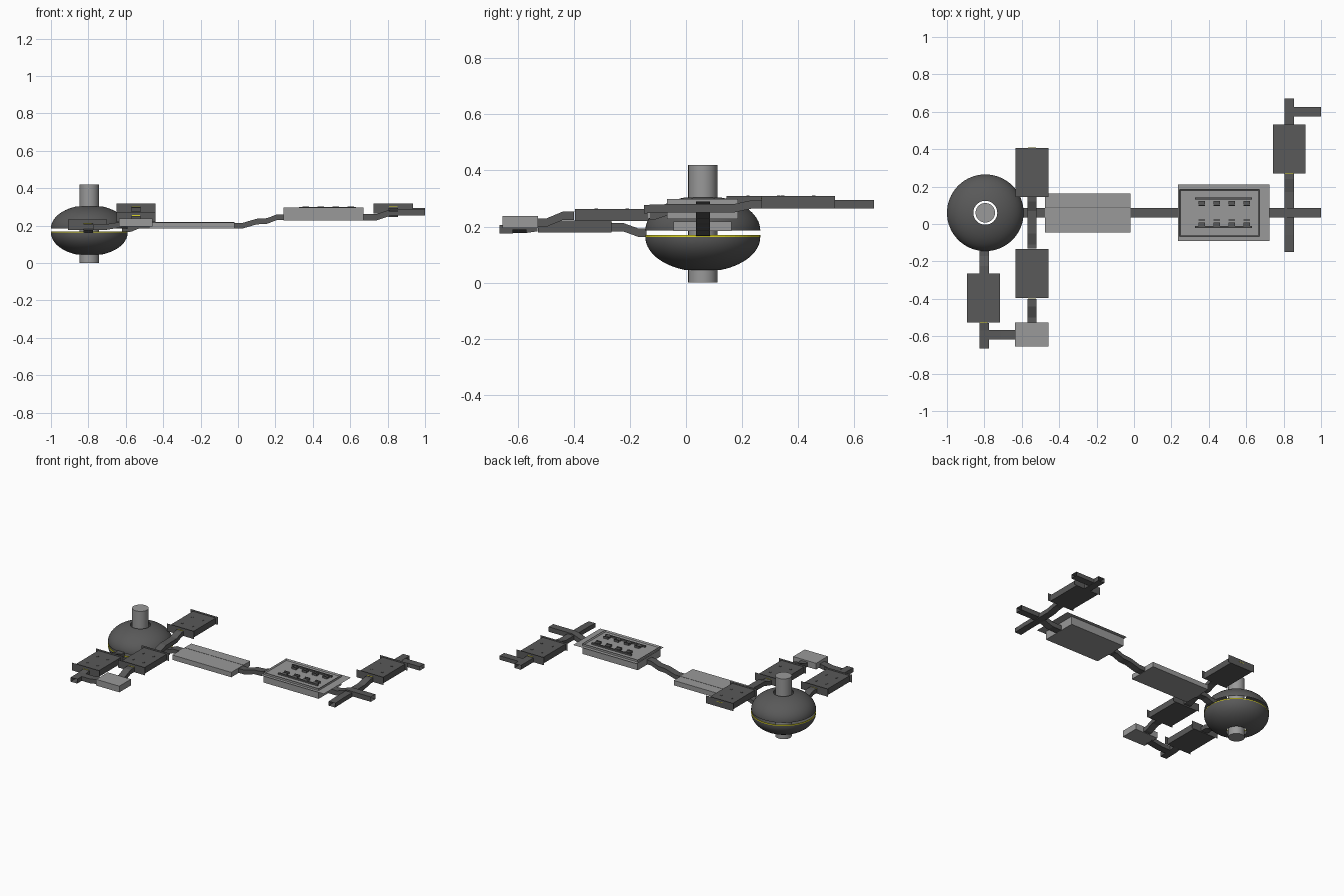
import bpy, bmesh, math

if "Cube" in bpy.data.objects:
    bpy.data.objects.remove(bpy.data.objects["Cube"])

def material(name, rgb):
    m = bpy.data.materials.new(name)
    m.diffuse_color = (*rgb, 1)
    m.use_nodes = True
    m.node_tree.nodes["Principled BSDF"].inputs["Base Color"].default_value = m.diffuse_color
    return m

DARK = material("dark_grey", (0.1, 0.1, 0.1))
LIGHT = material("light_grey", (0.32, 0.32, 0.32))
YELLOW = material("yellow", (0.75, 0.7, 0.02))

def make(name, verts, faces, mat, smooth=False):
    me = bpy.data.meshes.new(name)
    me.from_pydata(verts, [], faces)
    bm = bmesh.new()
    bm.from_mesh(me)
    bmesh.ops.recalc_face_normals(bm, faces=bm.faces)
    bm.to_mesh(me)
    bm.free()
    me.materials.append(mat)
    ob = bpy.data.objects.new(name, me)
    bpy.context.collection.objects.link(ob)
    for p in me.polygons:
        p.use_smooth = smooth
    return ob

def box(name, x, y, z, mat):
    v = [(a, b, c) for c in z for b in y for a in x]
    f = [(0, 2, 3, 1), (4, 5, 7, 6), (0, 1, 5, 4), (2, 6, 7, 3), (0, 4, 6, 2), (1, 3, 7, 5)]
    return make(name, v, f, mat)

def tube(name, axis, side, path, w=0.05, h=0.03):
    """Open-ended square corridor; path holds (distance along axis, centre height)."""
    v, f = [], []
    for d, z in path:
        for s, t in ((-1, -1), (1, -1), (1, 1), (-1, 1)):
            o = side + s * w / 2
            v.append((d, o, z + t * h / 2) if axis == "x" else (o, d, z + t * h / 2))
    for i in range(len(path) - 1):
        for k in range(4):
            a, b = 4 * i + k, 4 * i + (k + 1) % 4
            f.append((a, b, b + 4, a + 4))
    return make(name, v, f, DARK)

def lathe(name, profile, mat, cx=-0.795, cy=0.06, n=64, smooth=True):
    """Revolve an (r, z) profile around a vertical axis."""
    v = [(cx + r * math.cos(2 * math.pi * i / n), cy + r * math.sin(2 * math.pi * i / n), z)
         for r, z in profile for i in range(n)]
    f = [(j * n + i, j * n + (i + 1) % n, (j + 1) * n + (i + 1) % n, (j + 1) * n + i)
         for j in range(len(profile) - 1) for i in range(n)]
    return make(name, v, f, mat, smooth)

# Flattened sphere: two open shells with a slit between them
R, H, HOLE = 0.205, 0.118, 0.064
end = math.acos(HOLE / R)
arc = [(R * math.cos(end * k / 14), (H + 0.006) * math.sin(end * k / 14)) for k in range(15)]
lathe("upper_shell", [(r, 0.186 + z) for r, z in arc], DARK)
lathe("lower_shell", [(r, 0.163 - z) for r, z in arc], DARK)
lathe("glow_band", [(0.2, 0.17), (R, 0.17), (R, 0.163), (0.2, 0.163)], YELLOW, smooth=False)

# Central column through the sphere
bpy.ops.mesh.primitive_cylinder_add(vertices=48, radius=0.052, depth=0.42, location=(-0.795, 0.06, 0.21))
col = bpy.context.object
col.name = "core_column"
col.data.materials.append(LIGHT)
bpy.ops.object.shade_smooth_by_angle()

# Corridors with stepped ramps
tube("main_corridor_west", "x", 0.06, [(-0.62, 0.178), (-0.57, 0.183), (-0.53, 0.2), (-0.47, 0.2)])
tube("main_corridor_middle", "x", 0.06,
     [(-0.02, 0.2), (0.025, 0.2), (0.1, 0.222), (0.155, 0.225), (0.21, 0.246), (0.25, 0.246)])
tube("main_corridor_east", "x", 0.06,
     [(0.66, 0.245), (0.74, 0.245), (0.82, 0.272), (1.0, 0.272)], h=0.034)
tube("east_cross_corridor", "y", 0.83,
     [(-0.15, 0.262), (-0.06, 0.265), (0.17, 0.265), (0.24, 0.28), (0.53, 0.28), (0.67, 0.28)])
tube("east_spur", "x", 0.6, [(0.855, 0.28), (1.0, 0.28)], h=0.028)
tube("west_cross_corridor", "y", -0.545,
     [(-0.13, 0.24), (-0.11, 0.24), (-0.05, 0.26), (0.07, 0.262), (0.12, 0.282), (0.15, 0.284)])
tube("small_room_link", "y", -0.545, [(-0.53, 0.213), (-0.5, 0.213), (-0.44, 0.238), (-0.4, 0.238)])
tube("south_corridor", "y", -0.8,
     [(-0.14, 0.178), (-0.17, 0.178), (-0.225, 0.198), (-0.27, 0.198)])
tube("south_corridor_end", "y", -0.8, [(-0.53, 0.198), (-0.57, 0.192), (-0.665, 0.19)])
tube("south_spur", "x", -0.593, [(-0.775, 0.192), (-0.71, 0.192), (-0.66, 0.2), (-0.62, 0.205)])

# Dark rooms with wide thin end walls and small roof studs
def room(name, cx, cy, z0):
    hx, hy = 0.088, 0.131
    box(name, (cx - hx, cx + hx), (cy - hy, cy + hy), (z0, z0 + 0.043), DARK)
    for s, tag in ((-1, "front"), (1, "back")):
        y = cy + s * hy * 1.001
        v = [(cx + a * 0.105, y, z0 + b) for a, b in ((-1, 0), (1, 0), (1, 0.054), (-1, 0.054))]
        make(name + "_end_wall_" + tag, v, [(0, 1, 2, 3)], DARK)
        # yellow light strip above each doorway
        box(name + "_door_light_" + tag, (cx - 0.022, cx + 0.022),
            (y - 0.001, y + 0.001), (z0 + 0.034, z0 + 0.037), YELLOW)
    for i in (-1, 1):
        for j in (-1, 1):
            px, py = cx + i * 0.04, cy + j * 0.055
            box(name + "_stud", (px - 0.006, px + 0.006), (py - 0.006, py + 0.006),
                (z0 + 0.043, z0 + 0.045), DARK)

room("north_west_room", -0.545, 0.276, 0.265)
room("middle_west_room", -0.545, -0.265, 0.219)
room("south_west_room", -0.805, -0.396, 0.178)
room("east_room", 0.83, 0.4, 0.265)

# Light rooms
box("small_room", (-0.635, -0.457), (-0.655, -0.527), (0.195, 0.238), LIGHT)
box("long_hall", (-0.475, -0.02), (-0.045, 0.163), (0.184, 0.218), LIGHT)
box("long_hall_seam", (-0.475, -0.02), (0.087, 0.091), (0.217, 0.219), DARK)

# Large hall: body with recessed deck and a thin overhanging rim sheet
X, Y = (0.243, 0.67), (-0.068, 0.185)
hall = box("large_hall", X, Y, (0.227, 0.298), LIGHT)
bm = bmesh.new()
bm.from_mesh(hall.data)
bm.faces.ensure_lookup_table()
top = max(bm.faces, key=lambda f: f.calc_center_median().z)
bmesh.ops.inset_region(bm, faces=[top], thickness=0.008)
for v in top.verts:
    v.co.z -= 0.01
bm.to_mesh(hall.data)
bm.free()
outer = [(0.235, -0.09), (0.725, -0.09), (0.725, 0.21), (0.235, 0.21)]
inner = [(X[0], Y[0]), (X[1], Y[0]), (X[1], Y[1]), (X[0], Y[1])]
make("large_hall_rim", [(x, y, 0.284) for x, y in outer + inner],
     [(k, (k + 1) % 4, (k + 1) % 4 + 4, k + 4) for k in range(4)], LIGHT)

# Two rows of desks, each with four seats
for y, s in ((0.118, 1), (0.002, -1)):
    box("desk_row", (0.325, 0.63), sorted((y + s * 0.014, y + s * 0.024)), (0.288, 0.299), DARK)
    for i in range(4):
        x = 0.345 + i * 0.08
        box("seat", (x, x + 0.035), (y - 0.014, y + 0.006), (0.288, 0.298), DARK)
        box("seat_back", (x, x + 0.035), sorted((y - s * 0.016, y - s * 0.022)), (0.288, 0.303), DARK)
